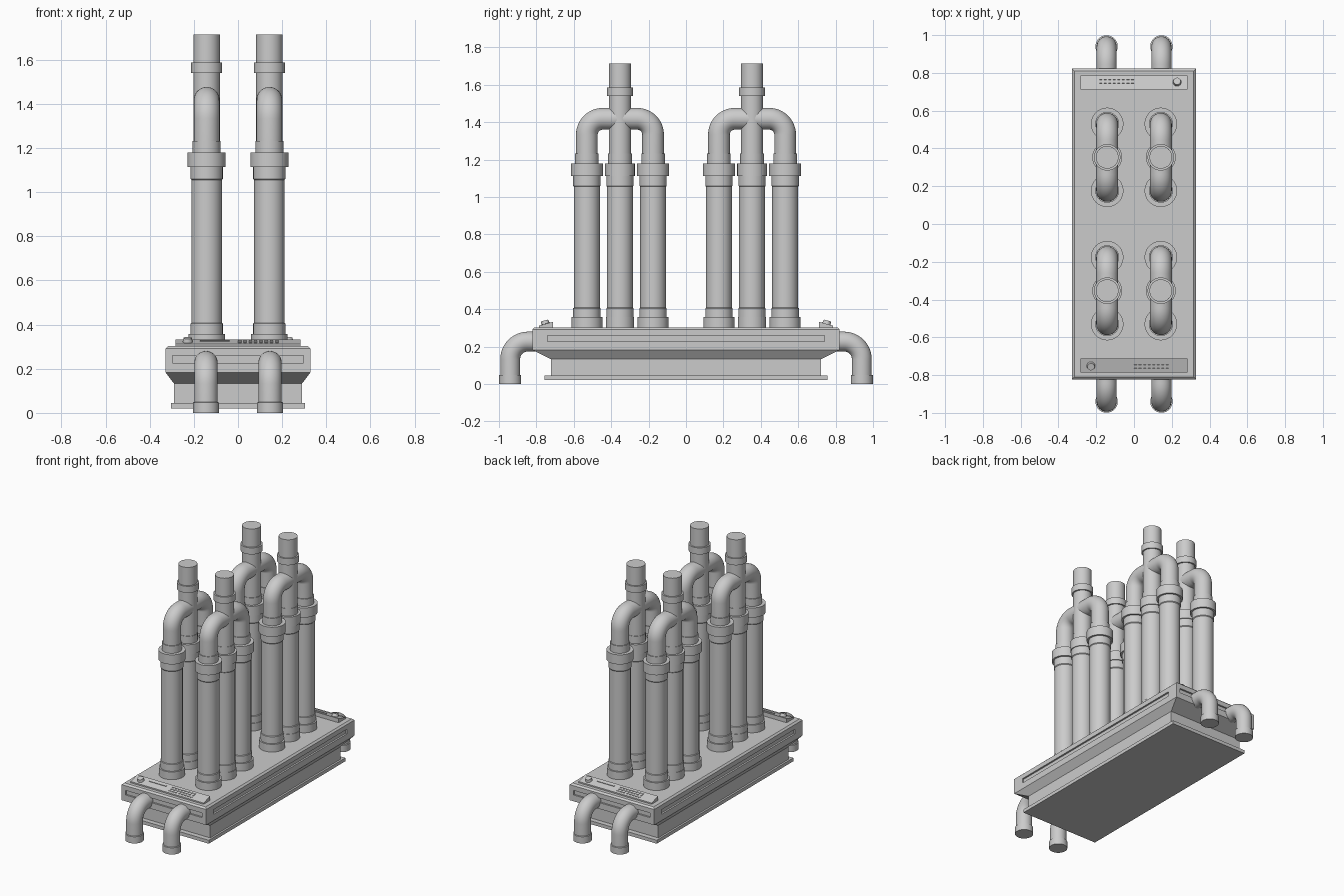
import bpy, bmesh
from math import sin, cos, pi, radians, atan2
from mathutils import Vector, Matrix

if "Cube" in bpy.data.objects:
    bpy.data.objects.remove(bpy.data.objects["Cube"])

SEG = 40


def finish(bm, name, smooth=True):
    bmesh.ops.recalc_face_normals(bm, faces=bm.faces)
    me = bpy.data.meshes.new(name)
    bm.to_mesh(me)
    bm.free()
    ob = bpy.data.objects.new(name, me)
    bpy.context.collection.objects.link(ob)
    if smooth:
        bpy.ops.object.select_all(action='DESELECT')
        ob.select_set(True)
        bpy.context.view_layer.objects.active = ob
        bpy.ops.object.shade_smooth_by_angle(angle=radians(30))
    return ob


def skin(bm, rings):
    """Bridge successive vertex rings and cap both ends."""
    loops = [[bm.verts.new(p) for p in r] for r in rings]
    for a, b in zip(loops, loops[1:]):
        n = len(a)
        for i in range(n):
            bm.faces.new((a[i], a[(i + 1) % n], b[(i + 1) % n], b[i]))
    bm.faces.new(loops[0][::-1])
    bm.faces.new(loops[-1])


def lathe(bm, x, y, profile):
    skin(bm, [[(x + r * cos(2 * pi * i / SEG), y + r * sin(2 * pi * i / SEG), z)
               for i in range(SEG)] for r, z in profile])


def elbow(bm, x, y0, z0, y1, z1, bend, r):
    """Pipe rising at y0 from z0, then turning level at z1 to reach y1."""
    s = 1 if y1 > y0 else -1
    path = [(y0, z0, 0)]
    for k in range(13):
        a = k / 12 * pi / 2
        path.append((y0 + s * bend * (1 - cos(a)), z1 - bend + bend * sin(a), a))
    path.append((y1, z1, pi / 2))
    rings = []
    for y, z, a in path:
        n = Vector((0, s * cos(a), -sin(a)))
        rings.append([Vector((x, y, z)) + Vector((1, 0, 0)) * r * cos(2 * pi * i / SEG)
                      + n * r * sin(2 * pi * i / SEG) for i in range(SEG)])
    skin(bm, rings)


def box(bm, centre, size, rot=Matrix()):
    bmesh.ops.create_cube(bm, size=1, matrix=Matrix.Translation(centre) @ rot
                          @ Matrix.Diagonal((*size, 1)))


# Stepped base housing
bm = bmesh.new()
skin(bm, [[(hx * i, hy * j, z) for i, j in ((-1, -1), (1, -1), (1, 1), (-1, 1))]
          for hx, hy, z in ((.303, .757, .021), (.303, .757, .045), (.29, .722, .045),
                            (.29, .722, .133), (.328, .822, .183), (.328, .822, .292),
                            (.316, .81, .303))])
base = finish(bm, "base_housing", False)

# Recessed grooves around the housing
bm = bmesh.new()
for s in (-1, 1):
    box(bm, (s * .328, 0, .243), (.024, 1.48, .032))
    box(bm, (0, s * .822, .243), (.595, .024, .032))
cutter = finish(bm, "groove_cutter", False)
cutter.hide_render = True
mod = base.modifiers.new("grooves", 'BOOLEAN')
mod.operation, mod.solver, mod.object = 'DIFFERENCE', 'EXACT', cutter
bpy.context.view_layer.objects.active = base
bpy.ops.object.modifier_apply(modifier=mod.name)
bpy.data.objects.remove(cutter)

# Pipe clusters: two outer columns arching into a taller central stack
for sx, side in ((-1, "left"), (1, "right")):
    x = sx * .142
    for sy, end in ((-1, "front"), (1, "back")):
        yc = sy * .353
        for d in (-.177, 0, .177):
            mid = d == 0
            big = .079 if mid else .086
            prof = [(big - .003, .29), (big - .003, .357), (.073, .357), (.073, .405),
                    (.069, .408), (.069, 1.055), (.073, 1.06), (.073, 1.113),
                    (big, 1.113), (big, 1.18), (.063, 1.18), (.063, 1.232)]
            if mid:
                prof += [(.06, 1.232), (.06, 1.54), (.07, 1.54), (.07, 1.586),
                         (.06, 1.586), (.06, 1.714)]
            bm = bmesh.new()
            lathe(bm, x, yc + d, prof)
            finish(bm, f"{side}_{end}_{'stack' if mid else 'column'}")
            if not mid:
                bm = bmesh.new()
                elbow(bm, x, yc + d, 1.2, yc, 1.418, .085, .058)
                finish(bm, f"{side}_{end}_arch_pipe")
        # Downturned end pipe with foot collar
        bm = bmesh.new()
        elbow(bm, sx * .145, sy * .94, .02, sy * .79, .227, .095, .053)
        lathe(bm, sx * .145, sy * .94, [(.059, 0), (.059, .047), (.053, .049)])
        finish(bm, f"{side}_{end}_drain_pipe")

# Sloped control panels, the back one turned half a circle
tilt = atan2(.02, .074)
R = Matrix.Rotation(tilt, 4, 'X')


def on_panel(x, y, lift=0):
    return Vector((x, y, .312 + (y + .786) * .02 / .074 + lift))


for turn, end in ((0, "front"), (pi, "back")):
    spin = Matrix.Rotation(turn, 4, 'Z')

    bm = bmesh.new()
    outline = [(-.786, .295), (-.786, .312), (-.712, .332), (-.712, .295)]
    skin(bm, [[(x, y, z) for y, z in outline] for x in (-.283, .283)])
    bm.transform(spin)
    finish(bm, f"{end}_control_panel", False)

    bm = bmesh.new()
    for row in range(3):
        for col in range(8):
            box(bm, on_panel(.008 + col * .024, -.767 + row * .018), (.014, .008, .008), R)
    box(bm, on_panel(-.105, -.737), (.135, .008, .008), R)
    bm.transform(spin)
    finish(bm, f"{end}_buttons", False)

    bm = bmesh.new()
    bmesh.ops.create_cone(bm, cap_ends=True, segments=24, radius1=.024, radius2=.019,
                          depth=.026, matrix=Matrix.Translation(on_panel(-.228, -.753, .006)) @ R)
    bm.transform(spin)
    finish(bm, f"{end}_knob")
